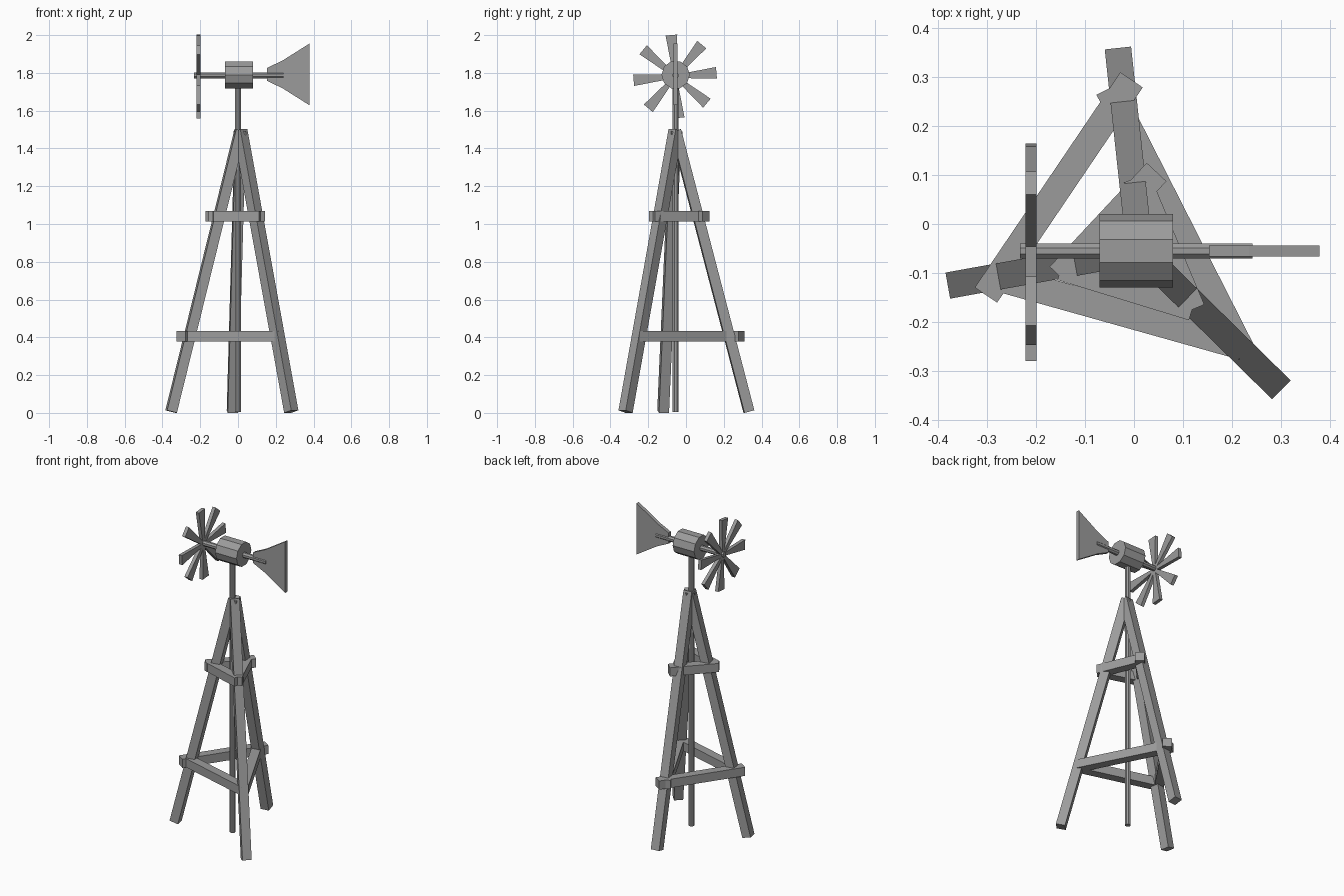
import bpy
import bmesh
from math import radians, cos, sin
from mathutils import Matrix, Vector

if "Cube" in bpy.data.objects:
    bpy.data.objects.remove(bpy.data.objects["Cube"], do_unlink=True)

GREY = (0.33, 0.33, 0.33, 1)
mat = bpy.data.materials.new("weathered grey")
mat.use_nodes = True
mat.diffuse_color = GREY
mat.node_tree.nodes["Principled BSDF"].inputs["Base Color"].default_value = GREY

AXIS_Y = -0.055   # centre line of the mast and rotor
AXIS_Z = 1.787


def finish(name, bm):
    bmesh.ops.recalc_face_normals(bm, faces=bm.faces)
    mesh = bpy.data.meshes.new(name)
    bm.to_mesh(mesh)
    bm.free()
    mesh.materials.append(mat)
    obj = bpy.data.objects.new(name, mesh)
    bpy.context.collection.objects.link(obj)
    return obj


def beam(name, start, end, width):
    """Square timber between two points, one pair of sides kept upright."""
    a, b = Vector(start), Vector(end)
    along = (b - a).normalized()
    side = Vector((0, 0, 1)).cross(along).normalized()
    up = along.cross(side)
    frame = Matrix((side, up, along)).transposed().to_4x4()
    frame.translation = (a + b) / 2
    size = Matrix.Diagonal((width, width, (b - a).length, 1))
    bm = bmesh.new()
    bmesh.ops.create_cube(bm, size=1, matrix=frame @ size)
    return finish(name, bm)


def rod(name, start, end, radius, sides, turn=0):
    a, b = Vector(start), Vector(end)
    rot = (b - a).to_track_quat('Z', 'Y').to_matrix().to_4x4()
    place = Matrix.Translation((a + b) / 2) @ rot @ Matrix.Rotation(turn, 4, 'Z')
    bm = bmesh.new()
    bmesh.ops.create_cone(bm, cap_ends=True, segments=sides, radius1=radius,
                          radius2=radius, depth=(b - a).length, matrix=place)
    return finish(name, bm)


def add_slab(bm, points, offset):
    """Extrude a flat outline by an offset vector."""
    face = bm.faces.new([bm.verts.new(p) for p in points])
    out = bmesh.ops.extrude_face_region(bm, geom=[face], use_keep_orig=True)
    moved = [v for v in out["geom"] if isinstance(v, bmesh.types.BMVert)]
    bmesh.ops.translate(bm, verts=moved, vec=offset)


# Three splayed legs
feet = {"left": (-0.354, -0.121), "back": (-0.03, 0.333), "right": (0.282, -0.32)}
for label, (x, y) in feet.items():
    beam(label + "_leg", (x, y, 0.007), (0.012, AXIS_Y, 1.495), 0.054)

# Two rings of cross braces
braces = {
    "lower": (0.405, [((-0.302, -0.145), (-0.005, 0.294)),
                      ((-0.052, 0.276), (0.218, -0.255)),
                      ((-0.295, -0.105), (0.222, -0.25))]),
    "upper": (1.04, [((-0.152, -0.106), (0.046, 0.106)),
                     ((0.005, 0.095), (0.118, -0.175)),
                     ((-0.148, -0.088), (0.12, -0.17))]),
}
for level, (z, spans) in braces.items():
    for i, (p, q) in enumerate(spans):
        beam(f"{level}_brace_{i + 1}", (*p, z), (*q, z), 0.055)

# Mast, gearbox and drive shaft
rod("mast", (0, AXIS_Y, 0.005), (0, AXIS_Y, 1.74), 0.017, 8, radians(22.5))
rod("gearbox", (-0.07, AXIS_Y, 1.79), (0.08, AXIS_Y, 1.79), 0.075, 10, radians(90))
rod("drive_shaft", (-0.233, AXIS_Y, AXIS_Z), (0.242, AXIS_Y, AXIS_Z), 0.017, 8, radians(22.5))

# Rotor with eight flared blades
bm = bmesh.new()
for k in range(8):
    ang = radians(5 + 45 * k)
    out = Vector((0, cos(ang), sin(ang)))
    across = Vector((0, -sin(ang), cos(ang)))
    hub = Vector((-0.221, AXIS_Y - 0.003, 1.781))
    outline = [hub + out * r + across * w
               for r, w in ((0, -0.008), (0.22, -0.031), (0.22, 0.031), (0, 0.008))]
    add_slab(bm, outline, Vector((0.022, 0, 0)))
finish("rotor_blades", bm)

# Tail vane with curved flare
flare = [(0.153, 0.034), (0.235, 0.073), (0.378, 0.163)]
outline = [(x, AXIS_Y - 0.011, 1.792 + h) for x, h in flare]
outline += [(x, AXIS_Y - 0.011, 1.792 - h) for x, h in reversed(flare)]
bm = bmesh.new()
add_slab(bm, outline, Vector((0, 0.022, 0)))
finish("tail_vane", bm)
